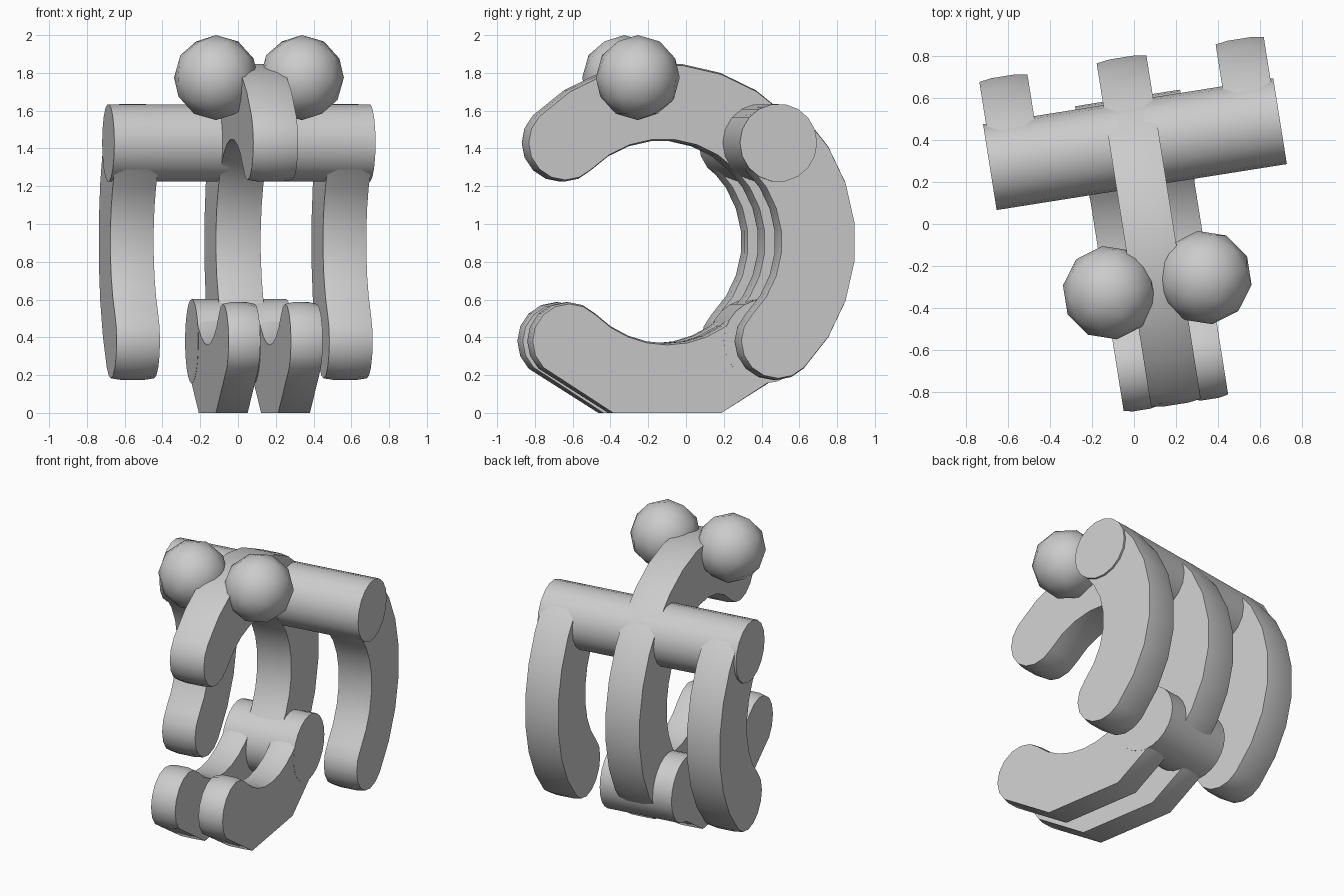
import bpy, bmesh
from math import sin, cos, radians
from mathutils import Matrix

if "Cube" in bpy.data.objects:
    bpy.data.objects.remove(bpy.data.objects["Cube"])

# Whole figure is turned 9 degrees about z; its mid plane sits at local x = MID
TURN = Matrix.Rotation(radians(9.0), 4, 'Z')
MID = 0.064
CY, CZ = -0.15, 0.905        # centre of the shared ring (local y, z)
RING, HALF = 0.7425, 0.207   # ring mid radius, half thickness


def on_ring(deg, r=RING):
    a = radians(deg)
    return CY + r * cos(a), CZ + r * sin(a)


def finish(bm, name, angle=35):
    bmesh.ops.recalc_face_normals(bm, faces=bm.faces)
    me = bpy.data.meshes.new(name)
    bm.to_mesh(me)
    bm.free()
    ob = bpy.data.objects.new(name, me)
    bpy.context.collection.objects.link(ob)
    ob.matrix_world = TURN
    bpy.ops.object.select_all(action='DESELECT')
    ob.select_set(True)
    bpy.context.view_layer.objects.active = ob
    bpy.ops.object.shade_smooth_by_angle(angle=radians(angle))
    return ob


def steps(a, b, n):
    return [a + (b - a) * i / n for i in range(n + 1)]


def band_outline(a0, a1, t, n, outer=None):
    """Arc band from a0 down to a1 degrees with round ends; t = half thickness."""
    pts = [on_ring(a, RING + t) for a in (outer or steps(a0, a1, n))]
    y, z = on_ring(a1)
    pts += [(y + t * cos(radians(d)), z + t * sin(radians(d)))
            for d in steps(a1, a1 - 180, 8)[1:-1]]
    pts += [on_ring(a, RING - t) for a in steps(a1, a0, n)]
    y, z = on_ring(a0)
    pts += [(y + t * cos(radians(d)), z + t * sin(radians(d)))
            for d in steps(a0 + 180, a0, 8)[1:-1]]
    return pts


def band(name, x, half_w, a0, a1, n, outer=None):
    # slightly crowned rim, flat sides
    bm = bmesh.new()
    rows = []
    for f, inset in ((-1, 0.011), (-0.5, 0.002), (0.5, 0.002), (1, 0.011)):
        outline = band_outline(a0, a1, HALF + 0.001 - inset, n, outer)
        rows.append([bm.verts.new((x + f * half_w, y, z)) for y, z in outline])
    for ra, rb in zip(rows, rows[1:]):
        for i in range(len(ra)):
            j = (i + 1) % len(ra)
            bm.faces.new((ra[i], ra[j], rb[j], rb[i]))
    bm.faces.new(rows[0])
    bm.faces.new(rows[-1])
    # level the sole on the ground
    for v in bm.verts:
        if v.co.z < 0.03:
            v.co.z = 0.0
    return finish(bm, name, 50)


def bar(name, deg, radius, length, sides):
    bm = bmesh.new()
    y, z = on_ring(deg)
    m = Matrix.Translation((MID, y, z)) @ Matrix.Rotation(radians(90), 4, 'Y')
    bmesh.ops.create_cone(bm, cap_ends=True, segments=sides, radius1=radius,
                          radius2=radius, depth=length, matrix=m)
    return finish(bm, name)


# Spine curling over into the head
band("spine", MID, 0.12, 135, -45, 14)

# Shoulder and hip cross bars
bar("shoulder_bar", 45, 0.207, 1.40, 18)
bar("hip_bar", -45, 0.223, 0.506, 24)

for side, s in (("left", -1), ("right", 1)):
    # Arms hang from the shoulder bar
    band(side + "_arm", MID + s * 0.57, 0.116, 45, -45, 7)
    # Legs curve forward from the hips, with a flat sole
    band(side + "_leg", MID + s * 0.167, 0.085, -45, -135, 8,
         outer=(-45, -72, -108, -135))
    # Ball eyes beside the head
    bm = bmesh.new()
    bmesh.ops.create_icosphere(
        bm, subdivisions=2, radius=0.225,
        matrix=Matrix.Translation((MID + s * 0.23, -0.305, 1.775)))
    finish(bm, side + "_eye", 60)
